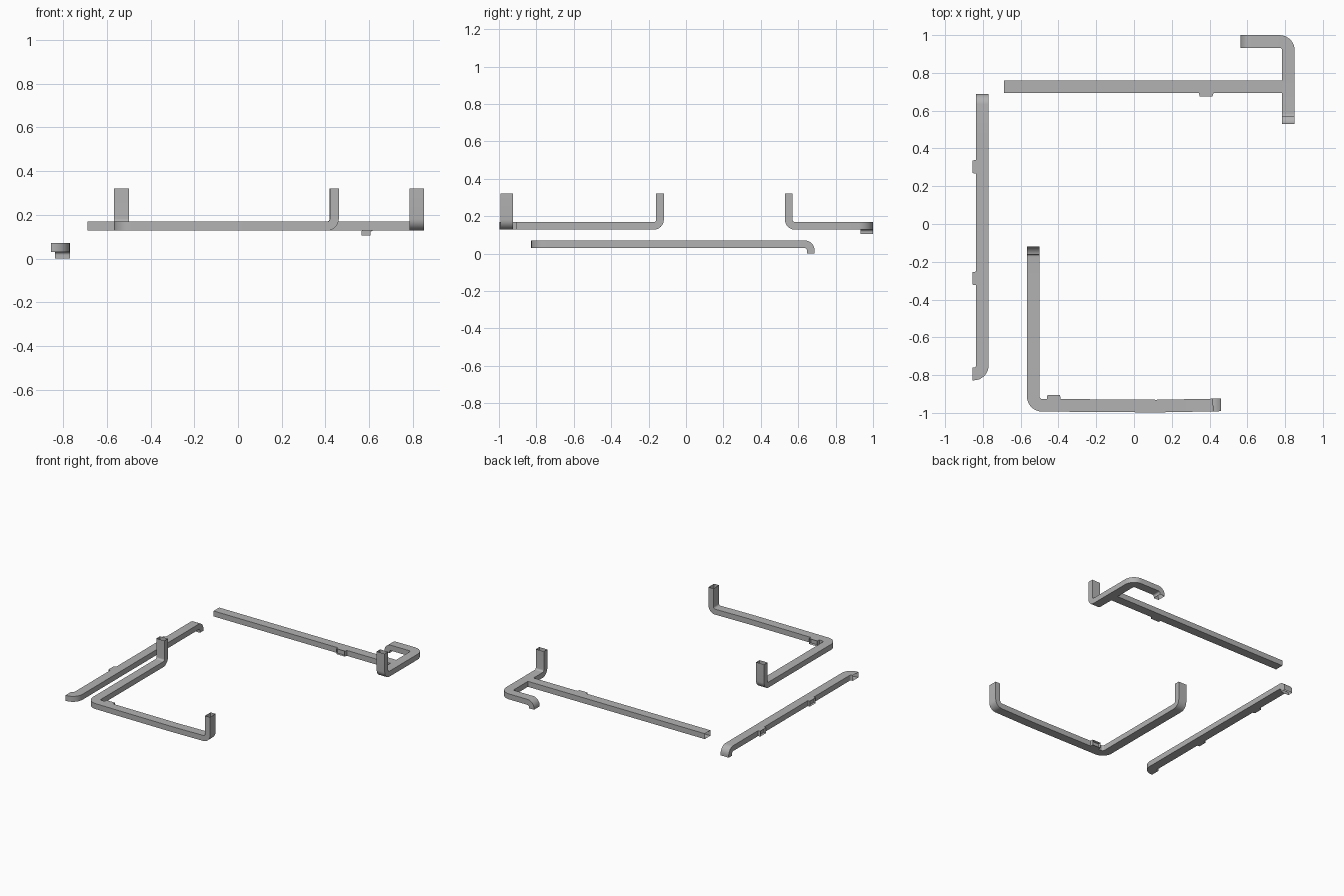
import bpy
import bmesh
import math
from mathutils import Vector

WIDTH, HEIGHT = 0.067, 0.041
SECTION = 0.15      # length of one sheet metal section
LOW, HIGH = 0.05, 0.148   # centre heights of the two duct levels

cube = bpy.data.objects.get("Cube")
if cube:
    bpy.data.objects.remove(cube, do_unlink=True)

metal = bpy.data.materials.new("galvanised grey")
metal.use_nodes = True
colour = (0.45, 0.45, 0.45, 1)
metal.diffuse_color = colour
metal.node_tree.nodes["Principled BSDF"].inputs["Base Color"].default_value = colour


def route(corners):
    """Turn corner points into a path with rounded elbows and section joints."""
    pts = [Vector(c) for c in corners]
    path = [pts[0]]

    def straight(end):
        start = path[-1]
        count = max(1, round((end - start).length / SECTION))
        path.extend(start.lerp(end, i / count) for i in range(1, count + 1))

    for prev, corner, nxt in zip(pts, pts[1:], pts[2:]):
        a, b = (prev - corner).normalized(), (nxt - corner).normalized()
        if a.dot(b) < -0.9:      # nearly straight joint
            straight(corner)
            continue
        flat = abs(a.z) + abs(b.z) < 0.5
        r = 0.045 if flat else 0.034
        straight(corner + a * r)
        centre = corner + (a + b) * r
        for i in range(1, 9):
            t = i / 8 * math.pi / 2
            path.append(centre - b * r * math.cos(t) - a * r * math.sin(t))
    straight(pts[-1])
    return path


def duct(name, corners, flare=1.0):
    """Sweep an open rectangular section along the route."""
    path = route(corners)
    bm = bmesh.new()
    tangent = (path[1] - path[0]).normalized()
    # Width and thickness axes; a riser start takes its width from the next run
    if abs(tangent.z) > 0.9:
        run = Vector(corners[2]) - Vector(corners[1])
        up = run.normalized()
    else:
        up = Vector((0, 0, 1))
    rings = []
    for i, p in enumerate(path):
        before = path[max(i - 1, 0)]
        after = path[min(i + 1, len(path) - 1)]
        new = ((p - before).normalized() + (after - p).normalized()).normalized()
        up = tangent.rotation_difference(new) @ up
        tangent = new
        side = tangent.cross(up).normalized()
        w = WIDTH / 2 * (flare if i == 0 else 1)
        h = HEIGHT / 2
        rings.append([bm.verts.new(p + side * w * sx + up * h * sy)
                      for sx, sy in ((-1, -1), (1, -1), (1, 1), (-1, 1))])
    for r0, r1 in zip(rings, rings[1:]):
        for k in range(4):
            j = (k + 1) % 4
            bm.faces.new((r0[k], r0[j], r1[j], r1[k]))
    bmesh.ops.recalc_face_normals(bm, faces=bm.faces)
    # Make sure the walls face outwards
    face = bm.faces[0]
    if face.normal.dot(face.calc_center_median() - (path[0] + path[1]) / 2) < 0:
        bmesh.ops.reverse_faces(bm, faces=bm.faces)
    mesh = bpy.data.meshes.new(name)
    bm.to_mesh(mesh)
    bm.free()
    mesh.materials.append(metal)
    obj = bpy.data.objects.new(name, mesh)
    bpy.context.collection.objects.link(obj)
    bpy.ops.object.select_all(action="DESELECT")
    obj.select_set(True)
    bpy.context.view_layer.objects.active = obj
    bpy.ops.object.shade_smooth_by_angle(angle=math.radians(30))
    return obj


# Low side duct: turned outlet at the front, drop at the back
duct("side_duct", [(-0.855, -0.794, LOW), (-0.803, -0.794, LOW),
                   (-0.803, 0.667, LOW), (-0.803, 0.667, 0)])
for label, y in (("front", -0.288), ("back", 0.303)):
    duct("side_duct_tap_" + label, [(-0.836, y, LOW), (-0.854, y, LOW)], 1.08)

# Front corner duct with a riser at each end
duct("corner_duct", [(-0.533, -0.139, 0.32), (-0.533, -0.139, HIGH),
                     (-0.533, -0.959, HIGH), (0.12, -0.964, HIGH),
                     (0.44, -0.958, HIGH), (0.44, -0.958, 0.32)])
duct("corner_duct_tap", [(-0.425, -0.93, HIGH), (-0.425, -0.904, HIGH)], 1.08)

# Long back duct and its tap
duct("back_duct", [(-0.688, 0.726, HIGH), (0.784, 0.726, HIGH)])
duct("back_duct_tap", [(0.382, 0.693, HIGH), (0.382, 0.674, HIGH)], 1.15)

# Back branch: riser, corner elbow and downward outlet
duct("branch_duct", [(0.817, 0.549, 0.32), (0.817, 0.549, HIGH),
                     (0.817, 0.966, HIGH), (0.585, 0.966, HIGH),
                     (0.585, 0.966, 0.105)])
